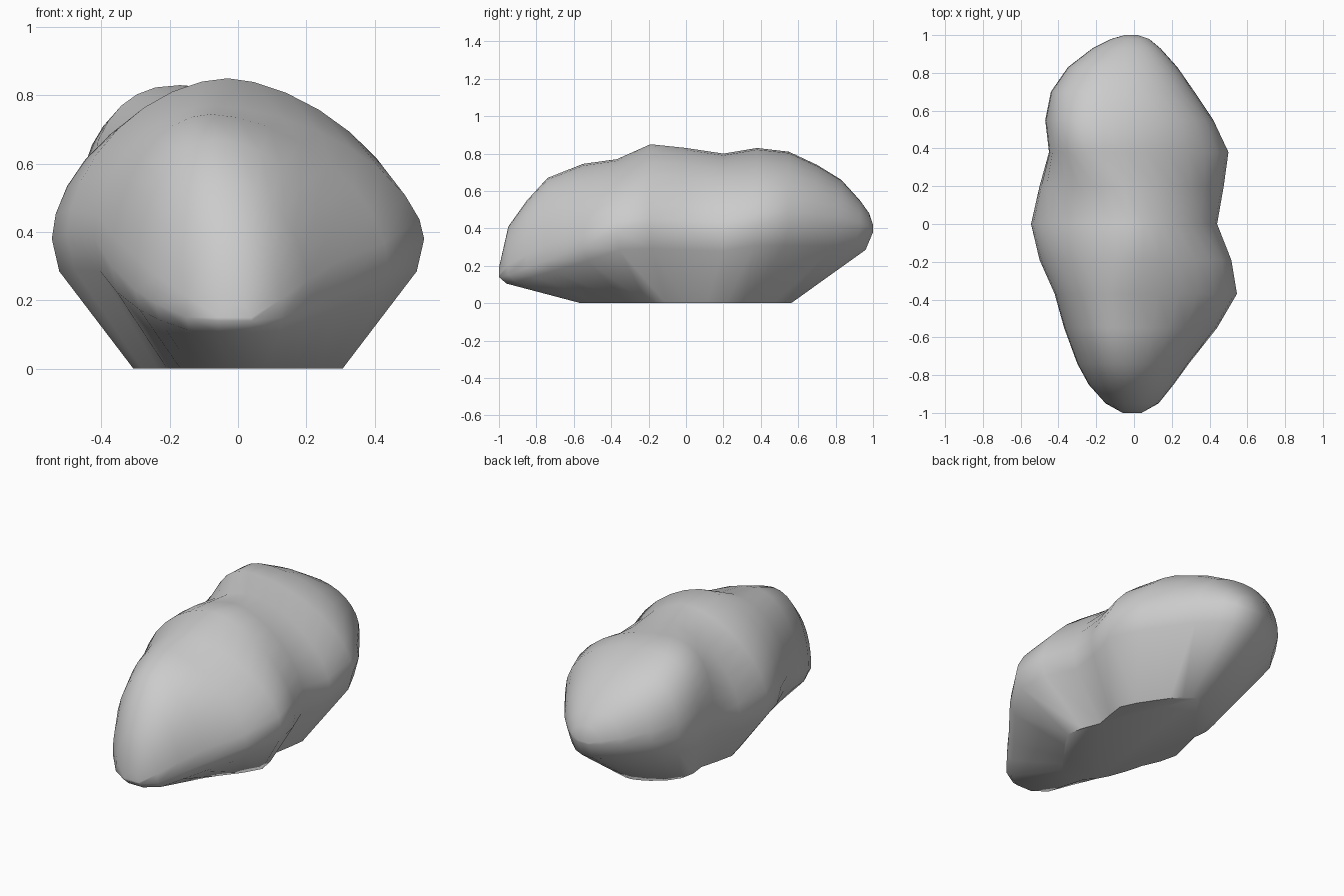
import bpy, bmesh, math

if "Cube" in bpy.data.objects:
    bpy.data.objects.remove(bpy.data.objects["Cube"])

# Cross-sections from front to back:
# y, left x, right x, belt z, top z, crest x, left roundness, right roundness
SECTIONS = [
    (-1.00, -0.06, 0.04, .14, .19, -.01, 2.0, 2.0),
    (-0.95, -0.15, 0.13, .15, .41, -.02, 2.2, 2.1),
    (-0.85, -0.24, 0.21, .19, .55, -.04, 2.2, 2.0),
    (-0.74, -0.30, 0.29, .23, .67, -.06, 2.1, 1.9),
    (-0.55, -0.37, 0.44, .30, .745, -.08, 2.0, 1.75),
    (-0.37, -0.42, .545, .38, .77, -.07, 1.9, 1.7),
    (-0.19, -0.50, .515, .39, .85, -.03, 1.8, 1.65),
    (0.00, -.545, 0.44, .38, .83, -.01, 1.8, 1.65),
    (0.20, -0.50, .475, .37, .80, -.05, 1.8, 1.7),
    (0.38, -0.45, 0.50, .41, .83, -.17, 2.4, 1.8),
    (0.55, -0.47, 0.42, .41, .81, -.17, 2.4, 2.0),
    (0.70, -0.44, 0.32, .41, .74, -.14, 2.4, 2.1),
    (0.83, -0.35, 0.23, .41, .66, -.10, 2.3, 2.1),
    (0.93, -0.22, 0.14, .40, .55, -.05, 2.2, 2.1),
    (0.98, -0.12, 0.08, .39, .48, -.03, 2.0, 2.0),
    (1.00, -0.05, 0.02, .38, .42, -.02, 2.0, 2.0),
]
COLS = 16

bm = bmesh.new()

# Upper dome: a rounded arch at each section
rows = []
for y, xl, xr, zb, zt, xc, pl, pr in SECTIONS:
    row = []
    for i in range(COLS + 1):
        a = math.pi * i / COLS
        c, s = math.cos(a), max(math.sin(a), 0.0)
        p, w = (pr, xr - xc) if c >= 0 else (pl, xc - xl)
        if s < 1e-6:
            s = 0.0
        x = xc + math.copysign(abs(c) ** (2 / p), c) * w
        row.append(bm.verts.new((x, y, zb + (zt - zb) * s ** (2 / p))))
    rows.append(row)
for r0, r1 in zip(rows, rows[1:]):
    for i in range(COLS):
        bm.faces.new((r0[i], r1[i], r1[i + 1], r0[i + 1]))
bm.faces.new(rows[0])
bm.faces.new(rows[-1][::-1])

# Underside: belt outline tapering inward to a flat base
ring = [r[0] for r in rows] + [r[-1] for r in reversed(rows)]
for scale, drop in ((0.96, 0.75), (0.585, 0.0)):
    lower = [bm.verts.new((v.co.x * scale, v.co.y * scale, v.co.z * drop)) for v in ring]
    n = len(ring)
    for i in range(n):
        j = (i + 1) % n
        bm.faces.new((ring[i], lower[i], lower[j], ring[j]))
    ring = lower
bm.faces.new(ring)

bmesh.ops.recalc_face_normals(bm, faces=bm.faces)
mesh = bpy.data.meshes.new("boulder")
bm.to_mesh(mesh)
bm.free()
boulder = bpy.data.objects.new("boulder", mesh)
bpy.context.collection.objects.link(boulder)

# Smooth stone surface with a crisp base edge
bpy.context.view_layer.objects.active = boulder
boulder.select_set(True)
bpy.ops.object.shade_smooth_by_angle(angle=math.radians(46))
